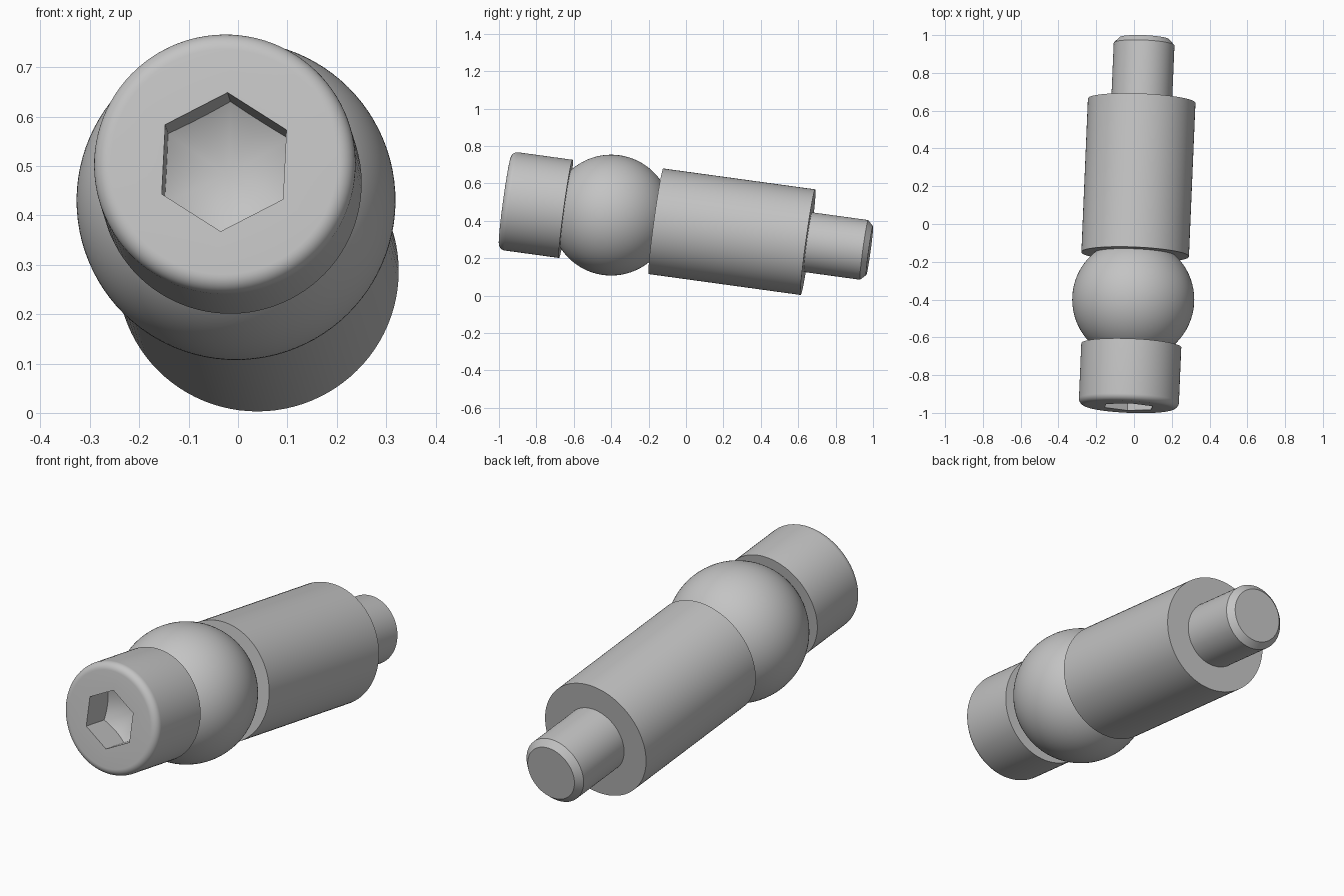
import bpy
import bmesh
from math import cos, sin, pi, radians, sqrt, asin
from mathutils import Matrix, Vector

if "Cube" in bpy.data.objects:
    bpy.data.objects.remove(bpy.data.objects["Cube"], do_unlink=True)

SEGMENTS = 96

# Single metal colour
metal = bpy.data.materials.new("grey metal")
metal.use_nodes = True
metal.diffuse_color = (0.55, 0.55, 0.55, 1)
metal.node_tree.nodes["Principled BSDF"].inputs["Base Color"].default_value = (0.55, 0.55, 0.55, 1)

# Tilted frame: origin at the ball centre, local z runs along the shaft to the head
axis = Vector((-0.0425, -1, 0.1375)).normalized()
up = (Vector((0, 0, 1)) - axis * axis.z).normalized()
side = up.cross(axis)
frame = Matrix((side, up, axis)).transposed().to_4x4()
frame.translation = (-0.004, -0.40, 0.43)


def hexagon(radius, angle):
    """Distance from the centre to a hexagon's edge at an angle."""
    a = (angle % (pi / 3)) - pi / 6
    return radius * cos(pi / 6) / cos(a)


def lathe(name, profile, turn=0.0):
    """Revolve (radius, height) points; each may be a function of the angle."""
    bm = bmesh.new()
    rings = []
    for point in profile:
        if not callable(point) and point[0] == 0:
            rings.append([bm.verts.new((0, 0, point[1]))] * SEGMENTS)
            continue
        ring = []
        for i in range(SEGMENTS):
            a = 2 * pi * i / SEGMENTS
            r, h = point(a) if callable(point) else point
            ring.append(bm.verts.new((r * cos(a + turn), r * sin(a + turn), h)))
        rings.append(ring)
    for lower, upper in zip(rings, rings[1:]):
        for i in range(SEGMENTS):
            j = (i + 1) % SEGMENTS
            corners = [lower[i], lower[j], upper[j], upper[i]]
            bm.faces.new(list(dict.fromkeys(corners)))
    bmesh.ops.recalc_face_normals(bm, faces=bm.faces)
    mesh = bpy.data.meshes.new(name)
    bm.to_mesh(mesh)
    bm.free()
    mesh.materials.append(metal)
    obj = bpy.data.objects.new(name, mesh)
    bpy.context.collection.objects.link(obj)
    obj.matrix_world = frame
    bpy.ops.object.select_all(action="DESELECT")
    obj.select_set(True)
    bpy.context.view_layer.objects.active = obj
    bpy.ops.object.shade_smooth_by_angle(angle=radians(30))
    return obj


# Socket head: rounded front rim, hexagonal recess ending in a drilled cone
HEAD_R, FRONT, BACK, FILLET = 0.265, 0.574, 0.245, 0.035
HEX_R, APEX, WALL = 0.142, 0.354, 0.44
rim = [(HEAD_R - FILLET + FILLET * cos(k * pi / 16),
        FRONT - FILLET + FILLET * sin(k * pi / 16)) for k in range(9)]


def socket_mouth(a):
    return hexagon(HEX_R, a), FRONT


def socket_floor(a):
    r = hexagon(HEX_R, a)
    return r, APEX + (WALL - APEX) * r / HEX_R


lathe("socket_head",
      [(0, BACK), (HEAD_R, BACK)] + rim + [socket_mouth, socket_floor, (0, APEX)],
      turn=radians(87.5))

# Ball, trimmed flat where it enters the head and the sleeve
BALL_R, TRIM = 0.323, 0.26
limit = asin(TRIM / BALL_R)
arc = [limit * (k / 20 - 1) for k in range(41)]
lathe("ball", [(0, -TRIM)] + [(BALL_R * cos(a), BALL_R * sin(a)) for a in arc] + [(0, TRIM)])

# Sleeve and the chamfered end pin
lathe("sleeve", [(0, -1.063), (0.285, -1.063), (0.285, -0.242), (0, -0.242)])
lathe("end_pin", [(0, -1.396), (0.132, -1.396), (0.161, -1.366), (0.161, -1.05), (0, -1.05)])
